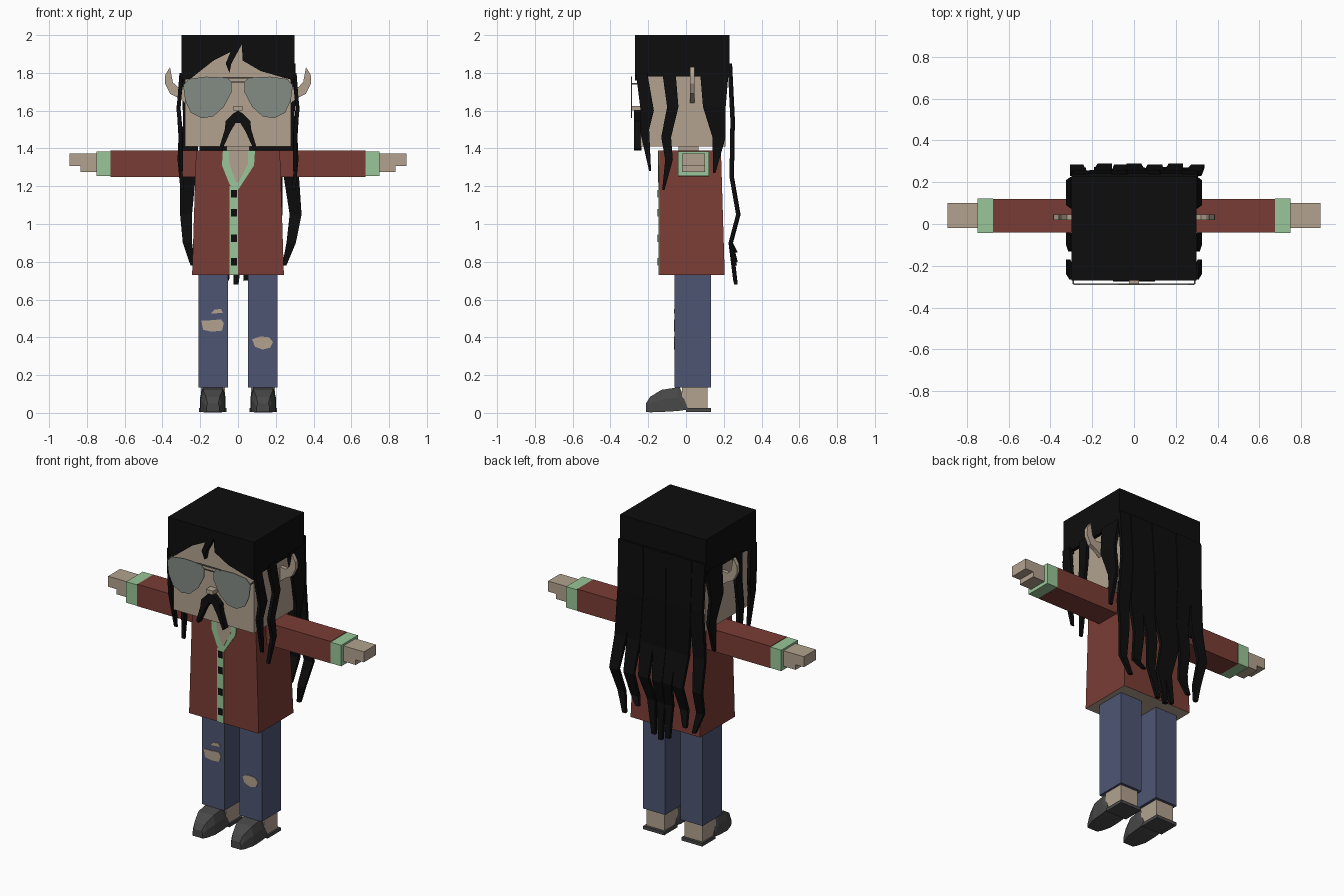
import bpy, bmesh, math, random

random.seed(4)
cube = bpy.data.objects.get("Cube")
if cube:
    bpy.data.objects.remove(cube, do_unlink=True)


def material(name, *srgb):
    color = [(c / 255 / 12.92 if c < 11 else ((c / 255 + 0.055) / 1.055) ** 2.4) for c in srgb] + [1]
    m = bpy.data.materials.new(name)
    m.use_nodes = True
    m.diffuse_color = color
    m.node_tree.nodes["Principled BSDF"].inputs["Base Color"].default_value = color
    return m


SKIN = material("skin", 178, 162, 143)
HAIR = material("black hair", 13, 13, 13)
RED = material("red jacket", 122, 60, 53)
GREEN = material("green trim", 152, 198, 152)
DENIM = material("blue denim", 78, 85, 115)
SHOE = material("dark grey shoe", 72, 72, 72)
LENS = material("grey lens", 132, 139, 132)
FRAME = material("frame grey", 95, 95, 90)


def loft(name, rings, mat):
    """Skin a row of equal-sized rings and close both ends."""
    bm = bmesh.new()
    vs = [[bm.verts.new(p) for p in ring] for ring in rings]
    n = len(vs[0])
    for a, b in zip(vs, vs[1:]):
        for i in range(n):
            bm.faces.new((a[i], a[(i + 1) % n], b[(i + 1) % n], b[i]))
    bm.faces.new(vs[0])
    bm.faces.new(vs[-1])
    bmesh.ops.recalc_face_normals(bm, faces=bm.faces)
    mesh = bpy.data.meshes.new(name)
    bm.to_mesh(mesh)
    bm.free()
    mesh.materials.append(mat)
    ob = bpy.data.objects.new(name, mesh)
    bpy.context.collection.objects.link(ob)
    return ob


def rect(x0, x1, y0, y1, z):
    return [(x0, y0, z), (x1, y0, z), (x1, y1, z), (x0, y1, z)]


def box(name, x, y, z, mat):
    return loft(name, [rect(*x, *y, z[0]), rect(*x, *y, z[1])], mat)


def plate(name, outline, y, mat, s=1):
    """Extrude an x-z outline between two depths."""
    return loft(name, [[(s * px, d, pz) for px, pz in outline] for d in y], mat)


def strand(name, points, side=0, thick=0.02):
    """Flat lock of hair; points are (across, out, z, half width)."""
    rings = []
    for a, o, z, w in points:
        quad = [(a - w, o - thick), (a + w, o - thick), (a + w, o), (a - w, o)]
        rings.append([(side * q, p, z) if side else (p, q, z) for p, q in quad])
    return loft(name, rings, HAIR)


# Head and hair cap
box("head", (-.28, .28), (-.24, .21), (1.41, 1.97), SKIN)
box("neck", (-.06, .06), (-.04, .065), (1.36, 1.42), SKIN)
box("hair_cap", (-.3, .3), (-.21, .23), (1.78, 2), HAIR)
fringe = [(-.3, 2), (-.3, 1.76), (-.25, 1.77), (-.2, 1.81), (-.13, 1.865), (-.04, 1.91),
          (-.065, 1.85), (-.045, 1.80), (-.035, 1.85), (.02, 1.95), (.025, 1.865),
          (.12, 1.81), (.24, 1.775), (.3, 1.76), (.3, 2)]
plate("front_fringe", fringe, (-.27, -.2), HAIR)

# Face
box("nose", (-.025, .025), (-.285, -.23), (1.6, 1.625), SKIN)
whisker = [(0, 1.6), (.025, 1.585), (.065, 1.545), (.07, 1.5), (.1, 1.4), (.085, 1.39),
           (.04, 1.49), (.012, 1.535), (0, 1.535)]
lens = [(.035, 1.755), (.06, 1.775), (.17, 1.78), (.26, 1.768), (.29, 1.735), (.28, 1.655),
        (.25, 1.59), (.19, 1.56), (.13, 1.57), (.075, 1.62), (.033, 1.70)]
ear = [(.28, 1.73), (.32, 1.725), (.345, 1.75), (.36, 1.83), (.385, 1.79), (.387, 1.745),
       (.36, 1.69), (.32, 1.67), (.28, 1.64)]
for s, side in ((1, "left"), (-1, "right")):
    plate(side + "_moustache", whisker, (-.275, -.235), HAIR, s)
    plate(side + "_lens", lens, (-.291, -.286), LENS, s)
    plate(side + "_ear", ear, (.02, .045), SKIN, s)
    box(side + "_temple", sorted((s * .288, s * .294)), (-.288, -.2), (1.738, 1.746), FRAME)
box("glasses_top_bar", (-.08, .08), (-.292, -.286), (1.77, 1.778), FRAME)
box("glasses_bridge", (-.035, .035), (-.292, -.286), (1.748, 1.754), FRAME)

# Jacket body, skin-coloured underneath
jacket = loft("jacket", [rect(-.243, .243, -.14, .205, .73), rect(-.222, .222, -.14, .185, 1.39)], RED)
jacket.data.materials.append(SKIN)
for f in jacket.data.polygons:
    f.material_index = int(f.normal.z < -.9)
collar = [(-.08, 1.39), (-.085, 1.31), (-.045, 1.21), (-.02, 1.18), (0, 1.18), (.085, 1.31), (.09, 1.39)]
plate("collar_trim", collar, (-.145, -.138), GREEN)
plate("open_neck", [(-.05, 1.39), (-.045, 1.315), (-.01, 1.22), (.003, 1.22), (.053, 1.32), (.053, 1.39)],
      (-.147, -.14), SKIN)
box("button_placket", (-.045, 0), (-.145, -.138), (.73, 1.2), GREEN)
for z in (1.16, 1.06, .925, .8):
    box("button", (-.036, -.006), (-.15, -.143), (z - .02, z + .02), HAIR)

# Rips in the denim
rips = [("right_knee_rip", [(-.195, .49), (-.185, .44), (-.14, .43), (-.085, .435), (-.075, .475), (-.09, .495), (-.15, .49)]),
        ("right_small_rip", [(-.145, .525), (-.08, .53), (-.09, .55), (-.125, .547)]),
        ("left_knee_rip", [(.075, .39), (.09, .35), (.13, .335), (.17, .345), (.185, .375), (.165, .4), (.12, .405)])]
for name, outline in rips:
    plate(name, outline, (-.064, -.058), SKIN)

# Limbs
for s, side in ((1, "left"), (-1, "right")):
    def span(a, b):
        return sorted((s * a, s * b))
    box(side + "_sleeve", span(.2, .675), (-.04, .12), (1.25, 1.388), RED)
    box(side + "_cuff", span(.675, .75), (-.043, .123), (1.253, 1.385), GREEN)
    box(side + "_hand", span(.74, .835), (-.02, .1), (1.275, 1.373), SKIN)
    box(side + "_fingers", span(.83, .892), (-.02, .1), (1.307, 1.373), SKIN)
    box(side + "_trouser_leg", span(.053, .208), (-.06, .132), (.135, .76), DENIM)
    box(side + "_foot", span(.07, .195), (-.02, .115), (.02, .15), SKIN)
    box(side + "_heel_sole", span(.06, .206), (0, .132), (.005, .025), SHOE)
    # Shoe toe: y, half width, base, shoulder, top, slope back
    sections = [(-.212, .035, .005, .03, .05, 0), (-.19, .045, .003, .05, .085, 0),
                (-.13, .065, .005, .07, .122, 0), (-.045, .068, .01, .08, .135, 0),
                (.012, .068, .02, .022, .026, 0)]
    sections[-1] = (.012, .068, .018, .024, .135, .045)
    rings = []
    for y, w, lo, mid, top, lean in sections:
        half = [(w, y, lo), (w, y - lean * .05, mid), (w * .8, y - lean, top)]
        rings.append([(s * .133 + x, yy, z) for x, yy, z in half] +
                     [(s * .133 - x, yy, z) for x, yy, z in reversed(half)])
    loft(side + "_shoe", rings, SHOE)

    # Side locks: along y, hanging over the cheeks and behind the ears
    locks = [("front", [(-.235, .31, 1.8, .03), (-.205, .325, 1.6, .035), (-.22, .315, 1.5, .025), (-.19, .31, 1.28, .005)]),
             ("cheek", [(-.09, .305, 1.8, .035), (-.07, .325, 1.62, .03), (-.105, .315, 1.46, .026),
                        (-.09, .32, 1.34, .02), (-.12, .305, 1.18, .006)]),
             ("rear", [(.15, .305, 1.8, .075), (.15, .325, 1.62, .06), (.175, .31, 1.46, .035), (.15, .31, 1.27, .006)])]
    for name, pts in locks:
        strand(side + "_" + name + "_lock", pts, s)

# Long back hair: start x, middle x, tip x, tip height, half width
back = [(.26, .305, .245, .78, .045), (.18, .2, .15, .85, .05), (.1, .1, .04, .7, .05),
        (.02, .0, -.01, .68, .05), (-.07, -.06, -.06, .7, .05), (-.16, -.14, -.18, .8, .05),
        (-.255, -.275, -.24, .78, .045)]
for i, (a, m, b, tip, w) in enumerate(back):
    out = .004 * (i % 2)
    j = random.uniform(-.012, .012)
    strand("back_lock", [(a, .24 + out, 1.85, w), (a + j, .255 + out, 1.55, w * 1.02),
                         ((a + m) / 2, .25 + out, 1.25, w * .9), (m, .285 + out, 1.05, w * .7),
                         ((m + b) / 2 - j, .245 + out, .9, w * .55), (b, .27 + out, tip, w * .25)])
